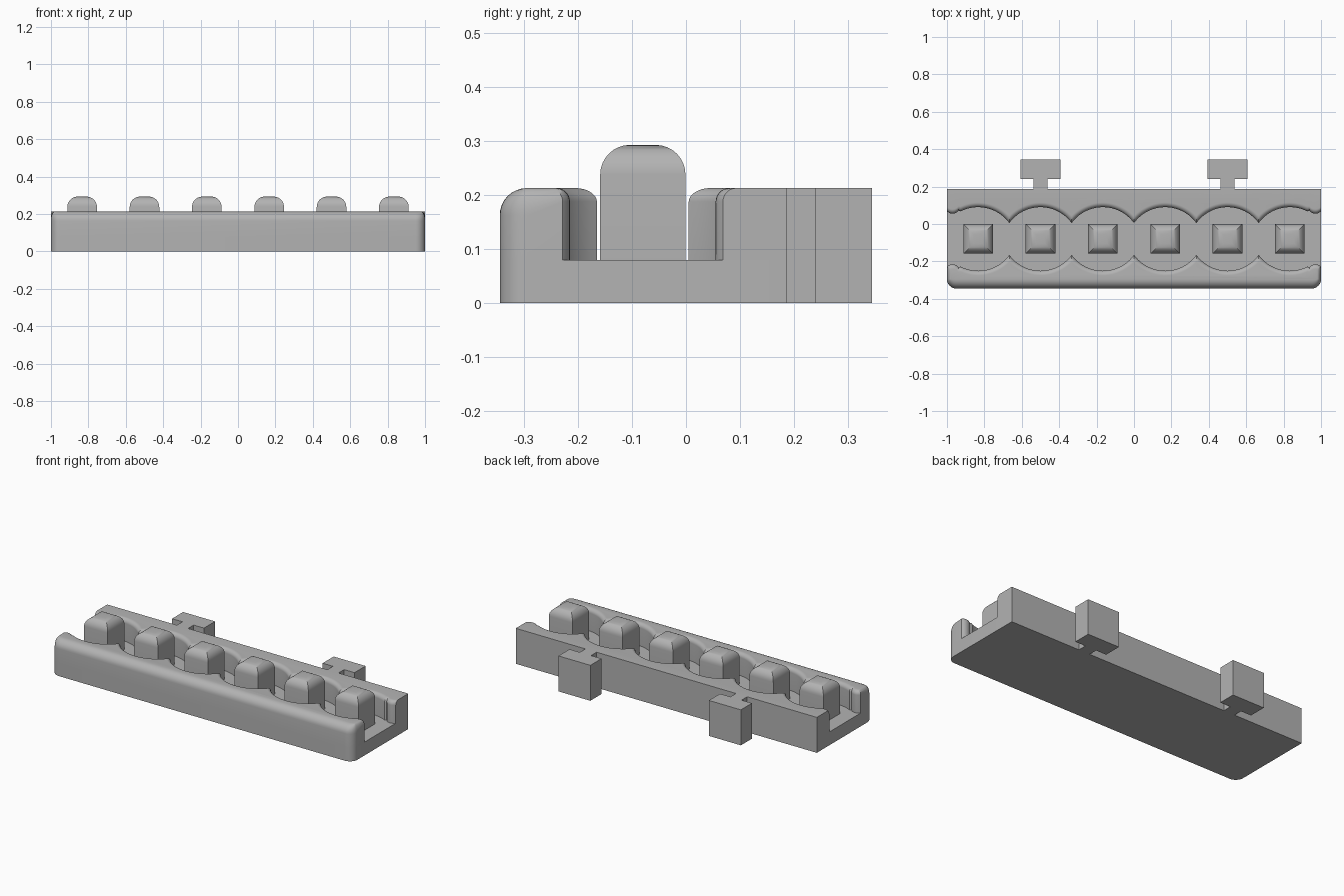
import bpy, bmesh, math

cube = bpy.data.objects.get("Cube")
if cube:
    bpy.data.objects.remove(cube, do_unlink=True)

grey = bpy.data.materials.new("plain grey")
grey.use_nodes = True
grey.diffuse_color = (0.45, 0.45, 0.45, 1)
grey.node_tree.nodes["Principled BSDF"].inputs["Base Color"].default_value = (0.45, 0.45, 0.45, 1)

PITCH = 1 / 3
FRONT, BACK, MID = -0.345, 0.187, -0.08
FLOOR, TOP = 0.08, 0.213
STEPS = 8
ANGLES = [math.pi / 2 * k / STEPS for k in range(STEPS + 1)]


def loft(name, rings):
    """Skin a stack of equal-length rings and cap both ends."""
    bm = bmesh.new()
    loops = [[bm.verts.new(p) for p in ring] for ring in rings]
    n = len(loops[0])
    for low, high in zip(loops, loops[1:]):
        for i in range(n):
            j = (i + 1) % n
            bm.faces.new((low[i], low[j], high[j], high[i]))
    bm.faces.new(loops[0][::-1])
    bm.faces.new(loops[-1])
    bmesh.ops.remove_doubles(bm, verts=bm.verts, dist=0.00005)
    bmesh.ops.recalc_face_normals(bm, faces=bm.faces)
    mesh = bpy.data.meshes.new(name)
    bm.to_mesh(mesh)
    bm.free()
    mesh.materials.append(grey)
    obj = bpy.data.objects.new(name, mesh)
    bpy.context.collection.objects.link(obj)
    bpy.ops.object.select_all(action='DESELECT')
    obj.select_set(True)
    bpy.context.view_layer.objects.active = obj
    bpy.ops.object.shade_smooth_by_angle(angle=math.radians(30))
    return obj


def box(name, x0, x1, y0, y1, z0, z1):
    outline = [(x0, y0), (x1, y0), (x1, y1), (x0, y1)]
    return loft(name, [[(x, y, z) for x, y in outline] for z in (z0, z1)])


def scallop(x, grow):
    """Distance of the scalloped wall face from the middle line."""
    dx = (x % PITCH) - PITCH / 2
    arc = math.sqrt((0.206 + grow) ** 2 - dx * dx) - 0.036
    u = 1 - abs(x)
    if u < 0.07:
        tip = 0.175 - math.sqrt(max(0.0016 - (u - 0.03) ** 2, 0))
        arc = max(arc, tip + grow)
    return arc


def front_outline(inset):
    """Front edge with two rounded corners, left to right."""
    rx, ry = 0.05 - 0.4 * inset, 0.05 - inset
    right = [(0.95 + rx * math.sin(a), FRONT + 0.05 - ry * math.cos(a)) for a in ANGLES]
    return [(-x, y) for x, y in reversed(right)] + right


XS = [1 - i / 96 for i in range(193)]

# Base plate
plan = front_outline(0) + [(1, BACK), (-1, BACK)]
loft("base_plate", [[(x, y, z) for x, y in plan] for z in (0, FLOOR)])


# Front wall: rounded outside, scalloped inside
def front_ring(a, z=None):
    drop, rise = 1 - math.cos(a), math.sin(a)
    outer, inner = 0.05, 0.025
    wide = 1 - 0.4 * outer * drop
    ring = [(x, y, z or TOP - outer * (1 - rise)) for x, y in front_outline(outer * drop)]
    ring += [(max(-wide, min(wide, x)), MID - scallop(x, inner * drop),
              z or TOP - inner * (1 - rise)) for x in XS]
    return ring


loft("front_wall", [front_ring(0, FLOOR)] + [front_ring(a) for a in ANGLES])


# Back wall: square outside, scalloped inside
def back_ring(a, z=None):
    z = z or TOP - 0.025 * (1 - math.sin(a))
    ring = [(x, MID + scallop(x, 0.025 * (1 - math.cos(a))), z) for x in reversed(XS)]
    return ring + [(1, BACK, z), (-1, BACK, z)]


loft("back_wall", [back_ring(0, FLOOR)] + [back_ring(a) for a in ANGLES])


# Row of square posts with rounded tops
def post_ring(cx, half, z):
    return [(cx + sx * half, MID + sy * half, z)
            for sx, sy in ((-1, -1), (1, -1), (1, 1), (-1, 1))]


for i in range(6):
    cx = (i - 2.5) * PITCH
    rings = [post_ring(cx, 0.079, FLOOR)]
    rings += [post_ring(cx, 0.079 - 0.055 * (1 - math.cos(a)), 0.238 + 0.055 * math.sin(a))
              for a in ANGLES]
    loft(f"post_{i + 1}", rings)

# T-shaped connector tabs on the back
for side, cx in (("right", -0.5), ("left", 0.5)):
    box(f"{side}_tab_stem", cx - 0.037, cx + 0.037, BACK, 0.24, 0, TOP)
    box(f"{side}_tab_head", cx - 0.106, cx + 0.106, 0.24, 0.345, 0, TOP)
